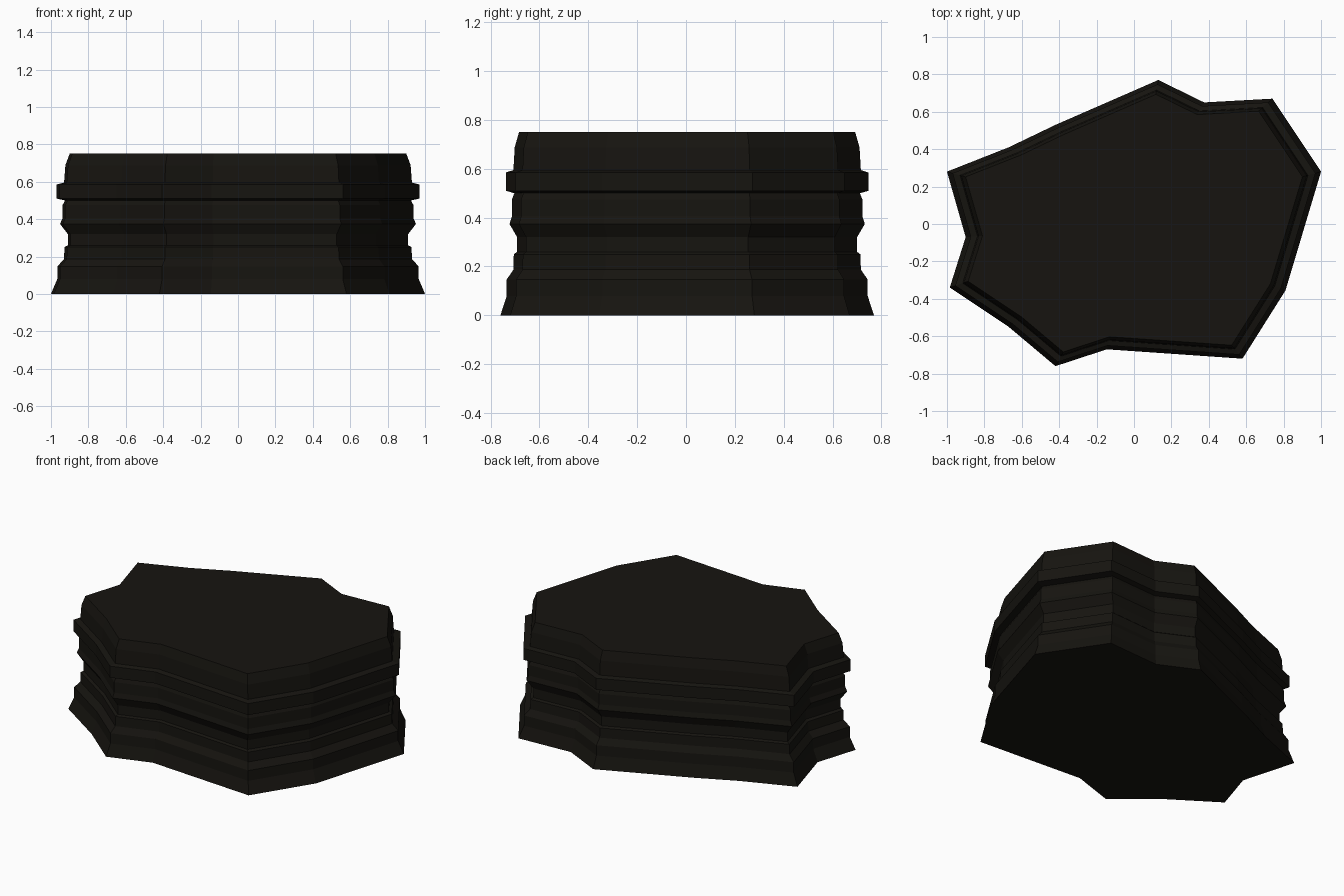
import bpy, bmesh

if "Cube" in bpy.data.objects:
    bpy.data.objects.remove(bpy.data.objects["Cube"])

# Irregular footprint at ground level, counter-clockwise
outline = [(-1.0, 0.28), (-0.90, -0.07), (-0.985, -0.34), (-0.67, -0.55),
           (-0.42, -0.76), (-0.145, -0.67), (0.58, -0.72), (0.81, -0.355),
           (1.0, 0.28), (0.74, 0.67), (0.375, 0.65), (0.13, 0.77),
           (-0.42, 0.53), (-0.67, 0.41)]

# Rock strata: (height, scale of footprint)
strata = [(0, 1.0), (0.08, 0.966), (0.147, 0.966), (0.187, 0.93),
          (0.25, 0.928), (0.26, 0.91), (0.32, 0.91), (0.374, 0.951),
          (0.406, 0.938), (0.475, 0.938), (0.5, 0.925), (0.51, 0.97),
          (0.585, 0.97), (0.595, 0.93), (0.688, 0.923), (0.75, 0.9)]
HUB = (-0.285, -0.07)


def fan(bm, ring, z, s, flip):
    """Cap a ring with triangles meeting at an off-centre hub."""
    hub = bm.verts.new((HUB[0] * s, HUB[1] * s, z))
    for a, b in zip(ring, ring[1:] + ring[:1]):
        bm.faces.new((b, a, hub) if flip else (a, b, hub))


# Layered rock walls
bm = bmesh.new()
rings = [[bm.verts.new((x * s, y * s, z)) for x, y in outline] for z, s in strata]
n = len(outline)
for lo, hi in zip(rings, rings[1:]):
    for i in range(n):
        j = (i + 1) % n
        bm.faces.new((lo[i], lo[j], hi[j], hi[i]))

# Flat bottom and top
fan(bm, rings[0], *strata[0], True)
fan(bm, rings[-1], *strata[-1], False)

mesh = bpy.data.meshes.new("layered_rock")
bm.to_mesh(mesh)
bm.free()
rock = bpy.data.objects.new("layered_rock", mesh)
bpy.context.collection.objects.link(rock)

# Very dark stone
mat = bpy.data.materials.new("dark_stone")
mat.diffuse_color = (0.008, 0.007, 0.005, 1)
mat.use_nodes = True
mat.node_tree.nodes["Principled BSDF"].inputs["Base Color"].default_value = mat.diffuse_color
mesh.materials.append(mat)
